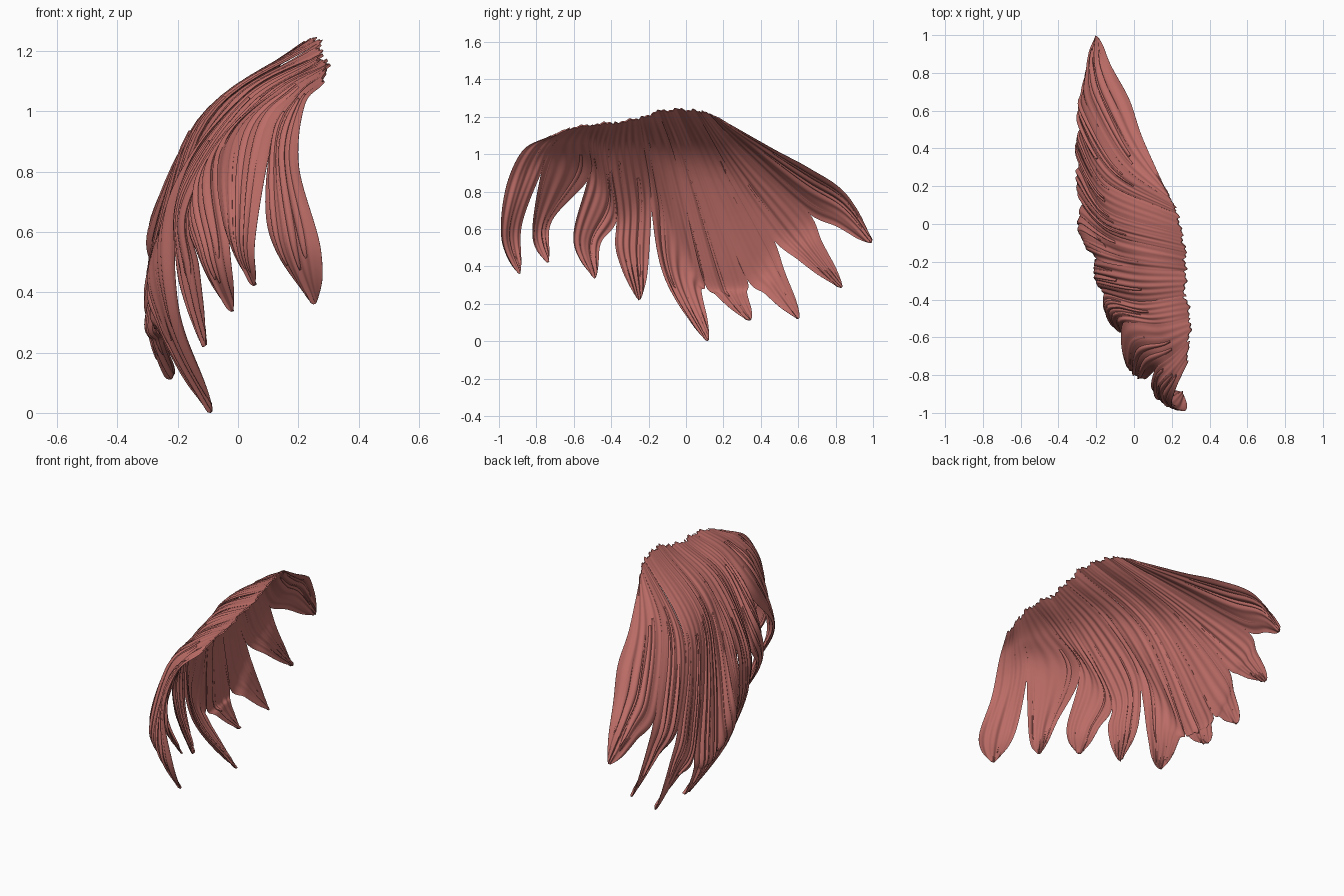
import bpy, bmesh, math, random
from mathutils import Vector as V

if "Cube" in bpy.data.objects:
    bpy.data.objects.remove(bpy.data.objects["Cube"])

random.seed(4)
mat = bpy.data.materials.new("dusty_red")
mat.diffuse_color = (0.5, 0.15, 0.133, 1)
mat.use_nodes = True
mat.node_tree.nodes["Principled BSDF"].inputs["Base Color"].default_value = mat.diffuse_color

# Seams between locks: root on the crest, mid point, notch where the locks part
SEAMS = [
    ((.28, -.74, 1.09), (.22, -.87, 1.02), (.20, -.96, .82)),
    ((.29, -.62, 1.14), (.20, -.70, 1.06), (.12, -.76, .94)),
    ((.30, -.50, 1.16), (.13, -.53, 1.07), (-.05, -.52, .88)),
    ((.27, -.38, 1.17), (.03, -.41, 1.00), (-.15, -.37, .67)),
    ((.27, -.25, 1.19), (.02, -.23, 1.05), (-.18, -.19, .78)),
    ((.27, -.15, 1.23), (-.11, -.05, .94), (-.265, .09, .35)),
    ((.25, -.05, 1.24), (-.14, .08, .935), (-.275, .31, .37)),
    ((.23, .05, 1.235), (-.14, .22, .935), (-.27, .45, .57)),
    ((.20, .12, 1.22), (-.07, .32, 1.01), (-.25, .64, .70)),
    ((.16, .20, 1.18), (.04, .46, 1.03), (-.03, .66, .92)),
]
# Free part of each lock: front edge, back edge, tip
ENDS = [
    ((.27, -.985, .55), (.10, -.88, .62), (.25, -.89, .36)),
    ((.055, -.82, .58), (-.05, -.72, .64), (.05, -.74, .42)),
    ((-.03, -.60, .55), (-.13, -.46, .52), (-.02, -.49, .335)),
    ((-.13, -.37, .48), (-.20, -.20, .48), (-.11, -.25, .22)),
    ((-.20, -.12, .36), (-.25, .08, .26), (-.09, .115, 0)),
    ((-.25, .17, .24), (-.275, .325, .25), (-.225, .34, .11)),
    ((-.25, .43, .25), (-.265, .53, .36), (-.22, .60, .12)),
    ((-.24, .61, .43), (-.26, .73, .52), (-.23, .83, .285)),
    ((-.25, .82, .61), (-.13, .85, .79), (-.20, .995, .53)),
]


def spline(p, t):
    """Smooth curve through all points, t from 0 to 1."""
    p = [2 * p[0] - p[1]] + p + [2 * p[-1] - p[-2]]
    x = min(t, .99999) * (len(p) - 3)
    i = int(x)
    f = x - i
    a, b, c, d = p[i:i + 4]
    return .5 * (2 * b + (c - a) * f + (2 * a - 5 * b + 4 * c - d) * f * f
                 + (3 * b - a - 3 * c + d) * f ** 3)


def lock(name, i, s0=-1.04, s1=1.04, t0=0, t1=1, lift=0, cols=48, rows=46):
    """Grooved crescent-section lock; a narrow s range gives a loose strand."""
    strand = lift > 0
    ea, eb, tip = map(V, ENDS[i])
    A = [V(q) for q in SEAMS[i]] + [ea]
    B = [V(q) for q in SEAMS[i + 1]] + [eb]
    C = [(a + b) / 2 for a, b in zip(A, B)] + [tip]
    W = [(b - a) / 2 for a, b in zip(A, B)]
    W.append(W[-1] * .32)
    if 3 < i < 8:  # tips of the rear locks turn slightly edge-on to the side
        W[-1] = V((-.025, .03, .0))
    waves = [(random.uniform(4, 17), random.uniform(0, 6.3), random.uniform(-3, 3))
             for _ in range(5)]
    p1, p2 = random.uniform(0, 6), random.uniform(0, 6)
    bm = bmesh.new()
    layers = ([], [])
    for r in range(rows + 1):
        k = r / rows
        t = t0 + (t1 - t0) * (1 - (1 - k) ** 1.4)
        c, w = spline(C, t), spline(W, t)
        T = (spline(C, min(t + .01, 1)) - spline(C, min(t + .01, 1) - .02)).normalized()
        n = w.cross(T).normalized()
        # crown arches up just below the highest part of the crest
        c = c + n * .014 * math.sin(math.pi * min(1, t * 3)) * math.exp(-((i - 5.5) / 1.3) ** 2)
        # round off the lower end; strands narrow at both ends
        e = max(0, (t - .86) / .14)
        shrink = math.sqrt(max(0, 1 - e * e)) if t1 == 1 else 1
        if strand:
            shrink = max(0, math.sin(math.pi * min(1, k * .9 + .1))) ** .6
        bulge = w.length * (.05 + .2 * min(1, t * 1.3)) * (shrink if not strand else 1)
        rowo, rowi = [], []
        for j in range(cols + 1):
            u = 2 * j / cols - 1
            mid, half = (s0 + s1) / 2, (s1 - s0) / 2
            s = mid + half * u * shrink if strand else u * half * shrink
            groove = sum(math.sin(f * s + ph + dr * t) for f, ph, dr in waves)
            groove *= .0022 * min(1, .12 + t * 1.8) * (1 - u ** 6)
            base = c + w * s
            if not strand:  # uneven roots
                jag = .008 * math.sin(4 * u + p1) + .006 * math.sin(11 * u + p2)
                base -= T * jag * max(0, 1 - t * 7)
            v = s if strand else u
            up = bulge * (1 - v * v) + groove
            if strand:
                up += lift * (1 - u * u) * shrink
            depth = (.007 + .25 * bulge) * (1 - u * u)
            rowo.append(bm.verts.new(base + n * up))
            rowi.append(bm.verts.new(base + n * (up - depth - .001)))
        layers[0].append(rowo)
        layers[1].append(rowi)
    O, I = layers
    for r in range(rows):
        for j in range(cols):
            bm.faces.new((O[r][j], O[r][j + 1], O[r + 1][j + 1], O[r + 1][j]))
            bm.faces.new((I[r][j], I[r + 1][j], I[r + 1][j + 1], I[r][j + 1]))
        for j in (0, cols):
            bm.faces.new((O[r][j], O[r + 1][j], I[r + 1][j], I[r][j]))
    for r in (0, rows):
        for j in range(cols):
            bm.faces.new((O[r][j], I[r][j], I[r][j + 1], O[r][j + 1]))
    bmesh.ops.remove_doubles(bm, verts=bm.verts, dist=.0002)
    bmesh.ops.recalc_face_normals(bm, faces=bm.faces)
    me = bpy.data.meshes.new(name)
    bm.to_mesh(me)
    bm.free()
    me.materials.append(mat)
    ob = bpy.data.objects.new(name, me)
    bpy.context.collection.objects.link(ob)
    bpy.context.view_layer.objects.active = ob
    bpy.ops.object.select_all(action='DESELECT')
    ob.select_set(True)
    bpy.ops.object.shade_smooth_by_angle(angle=math.radians(60))


for i in range(len(ENDS)):
    lock(f"hair_lock_{i + 1}", i)
    # loose strands lying on the outside of each lock
    for n in range(4):
        m = -.72 + 1.44 * (n + random.uniform(.2, .8)) / 4
        h = random.uniform(.12, .22)
        lock(f"loose_strand_{i + 1}_{n + 1}", i, m - h, m + h, random.uniform(.15, .4),
             random.uniform(.75, .93), random.uniform(.006, .01), 10, 28)
